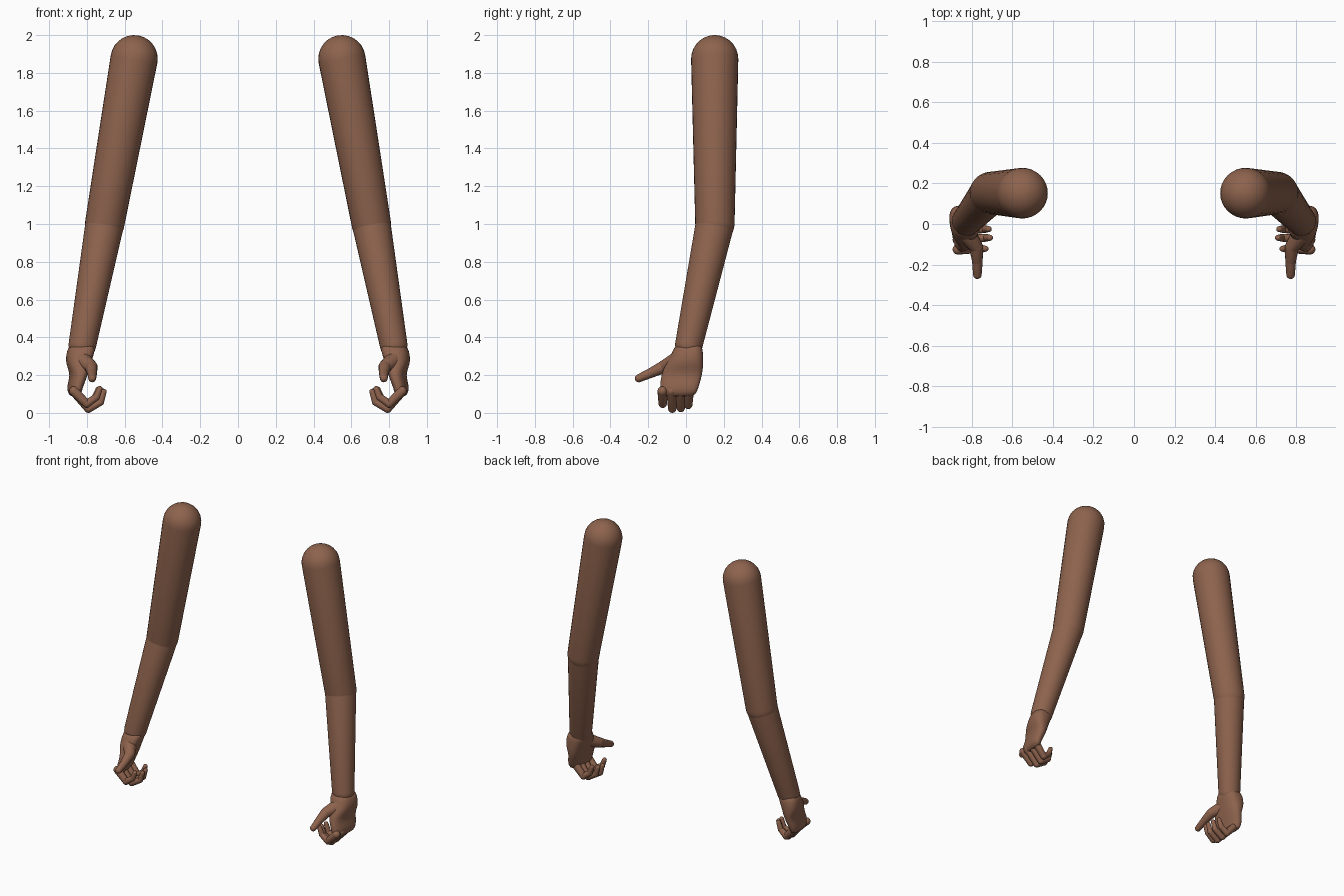
import bpy, bmesh, math
from mathutils import Vector, Matrix

cube = bpy.data.objects.get("Cube")
if cube:
    bpy.data.objects.remove(cube, do_unlink=True)

skin = bpy.data.materials.new("brown_skin")
skin.use_nodes = True
COLOUR = (0.27, 0.125, 0.075, 1)
skin.diffuse_color = COLOUR
bsdf = skin.node_tree.nodes["Principled BSDF"]
bsdf.inputs["Base Color"].default_value = COLOUR
bsdf.inputs["Roughness"].default_value = 0.8


def loft(bm, rings):
    """Skin a list of rings of points and cap both ends."""
    loops = [[bm.verts.new(p) for p in ring] for ring in rings]
    n = len(loops[0])
    for a, b in zip(loops, loops[1:]):
        for i in range(n):
            j = (i + 1) % n
            bm.faces.new((a[i], a[j], b[j], b[i]))
    bm.faces.new(loops[0][::-1])
    bm.faces.new(loops[-1])


def capsule(bm, p, q, rp, rq, sides):
    """Tapered capsule: the skin around two balls of different size."""
    p, q = Vector(p), Vector(q)
    axis = q - p
    tilt = math.asin((rp - rq) / axis.length)
    turn = axis.to_track_quat('Z', 'Y').to_matrix()
    steps, half = 7, math.pi / 2
    arcs = [(p, rp, -half * 0.98, tilt), (q, rq, tilt, half * 0.98)]
    rings = []
    for centre, r, lo, hi in arcs:
        for k in range(steps + 1):
            t = lo + (hi - lo) * k / steps
            rings.append([centre + turn @ Vector((r * math.cos(t) * math.cos(a),
                                                  r * math.cos(t) * math.sin(a),
                                                  r * math.sin(t)))
                          for a in (math.tau * i / sides for i in range(sides))])
    loft(bm, rings)


def finish(bm, name, side):
    if side < 0:
        bmesh.ops.transform(bm, matrix=Matrix.Scale(-1, 4, (1, 0, 0)), verts=bm.verts)
    bmesh.ops.recalc_face_normals(bm, faces=bm.faces)
    mesh = bpy.data.meshes.new(name)
    bm.to_mesh(mesh)
    bm.free()
    mesh.materials.append(skin)
    obj = bpy.data.objects.new(name, mesh)
    bpy.context.collection.objects.link(obj)
    bpy.ops.object.select_all(action='DESELECT')
    obj.select_set(True)
    bpy.context.view_layer.objects.active = obj
    bpy.ops.object.shade_smooth_by_angle(angle=math.radians(40))
    return obj


def limb(name, side, joints, radii, sides=32):
    bm = bmesh.new()
    for k in range(len(joints) - 1):
        capsule(bm, joints[k], joints[k + 1], radii[k], radii[k + 1], sides)
    return finish(bm, name, side)


def palm(name, side):
    # height, centre x, centre y, half thickness, half width
    sections = [(0.37, 0.826, 0.015, 0.062, 0.066), (0.33, 0.830, 0.010, 0.074, 0.080),
                (0.28, 0.844, 0.000, 0.068, 0.092), (0.24, 0.844, -0.013, 0.056, 0.104),
                (0.20, 0.842, -0.023, 0.042, 0.108), (0.15, 0.860, -0.033, 0.040, 0.105),
                (0.11, 0.866, -0.040, 0.034, 0.098), (0.085, 0.862, -0.042, 0.020, 0.085)]
    bm = bmesh.new()
    rings = []
    for z, cx, cy, thick, wide in sections:
        ring = []
        for i in range(24):
            a = math.tau * i / 24
            c, s = math.cos(a), math.sin(a)
            u = math.copysign(abs(c) ** 0.8, c) * thick
            v = math.copysign(abs(s) ** 0.8, s) * wide
            # the palm leans inward towards the thumb
            ring.append((cx + u + 0.14 * v, cy + v, z))
        rings.append(ring)
    loft(bm, rings)
    obj = finish(bm, name, side)
    mod = obj.modifiers.new("soften", 'SUBSURF')
    mod.levels = mod.render_levels = 1


# root y, tip y, drop in height, tip reach for each finger
FINGERS = {"index": (-0.125, -0.122, 0.026, 0.022),
           "middle": (-0.078, -0.068, 0.000, 0.000),
           "ring": (-0.030, -0.025, 0.004, 0.006),
           "little": (0.016, 0.008, 0.020, 0.030)}

for side, label in ((1, "left"), (-1, "right")):
    shoulder, elbow, wrist = (0.55, 0.152, 1.875), (0.706, 0.153, 1.0), (0.824, 0.015, 0.36)
    limb(label + "_upper_arm", side, [shoulder, elbow], [0.125, 0.104])
    limb(label + "_forearm", side, [elbow, wrist], [0.102, 0.073])
    palm(label + "_palm", side)
    limb(label + "_thumb", side,
         [(0.835, -0.03, 0.285), (0.778, -0.115, 0.245), (0.772, -0.185, 0.212), (0.772, -0.25, 0.183)],
         [0.05, 0.034, 0.026, 0.021], 16)
    for finger, (y0, y1, up, short) in FINGERS.items():
        limb(f"{label}_{finger}_finger", side,
             [(0.868, y0, 0.115), (0.792 + short * 0.4, (y0 + y1) / 2, 0.022 + up),
              (0.728 + short, y1, 0.057 + up), (0.710 + short, y1, 0.112 + up * 0.6)],
             [0.026, 0.022, 0.019, 0.015], 14)
